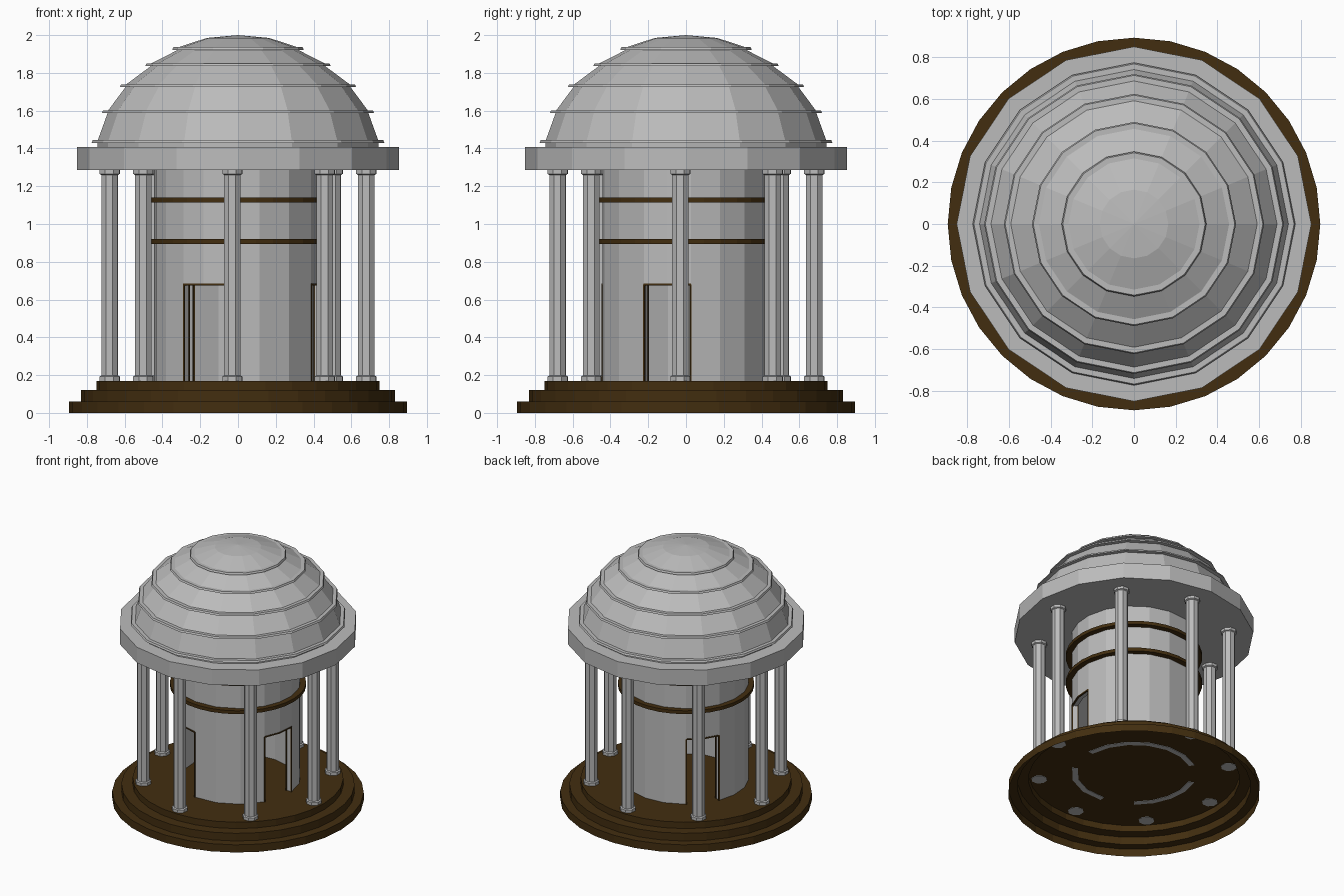
import bpy, bmesh, math

if "Cube" in bpy.data.objects:
    bpy.data.objects.remove(bpy.data.objects["Cube"])

def material(name, rgb):
    m = bpy.data.materials.new(name)
    m.diffuse_color = (*rgb, 1)
    m.use_nodes = True
    m.node_tree.nodes["Principled BSDF"].inputs["Base Color"].default_value = m.diffuse_color
    return m

STONE = material("pale_stone", (0.5, 0.5, 0.5))
BROWN = material("dark_brown", (0.055, 0.027, 0.005))

def finish(name, bm, mat):
    bmesh.ops.remove_doubles(bm, verts=bm.verts, dist=1e-5)
    bmesh.ops.recalc_face_normals(bm, faces=bm.faces)
    me = bpy.data.meshes.new(name)
    bm.to_mesh(me)
    bm.free()
    me.materials.append(mat)
    ob = bpy.data.objects.new(name, me)
    bpy.context.collection.objects.link(ob)
    return ob

def lathe(name, profile, sides, mat, centre=(0, 0), turn=0.0, closed=False):
    """Spin an (r, z) profile round a vertical axis."""
    bm = bmesh.new()
    rings = []
    for r, z in profile:
        ring = []
        for i in range(sides):
            a = turn + math.tau * i / sides
            ring.append(bm.verts.new((centre[0] + r * math.cos(a), centre[1] + r * math.sin(a), z)))
        rings.append(ring)
    pairs = list(zip(rings, rings[1:])) + ([(rings[-1], rings[0])] if closed else [])
    for lo, hi in pairs:
        for i in range(sides):
            j = (i + 1) % sides
            bm.faces.new((lo[i], lo[j], hi[j], hi[i]))
    bmesh.ops.dissolve_degenerate(bm, dist=1e-5, edges=bm.edges)
    return finish(name, bm, mat)

def arc_block(bm, a0, a1, r0, r1, z0, z1, steps=1):
    """Curved block between two angles (degrees), radii and heights."""
    secs = []
    for i in range(steps + 1):
        a = math.radians(a0 + (a1 - a0) * i / steps)
        secs.append([bm.verts.new((r * math.cos(a), r * math.sin(a), z))
                     for r, z in ((r0, z0), (r1, z0), (r1, z1), (r0, z1))])
    for s, t in zip(secs, secs[1:]):
        for k in range(4):
            bm.faces.new((s[k], s[(k + 1) % 4], t[(k + 1) % 4], t[k]))
    bm.faces.new(secs[0])
    bm.faces.new(secs[-1][::-1])

# Stepped base, open underneath
lathe("stepped_base", [(0.895, 0), (0.895, 0.06), (0.83, 0.06), (0.83, 0.12),
                       (0.75, 0.12), (0.75, 0.17), (0, 0.17)], 32, BROWN)

# Ring of eight columns, turned slightly off the axes
for k in range(8):
    a = math.radians(-2.5 + 45 * k)
    lathe(f"column_{k + 1}", [(0, 0.167), (0.057, 0.167), (0.057, 0.193), (0.047, 0.198),
                              (0.047, 1.26), (0.057, 1.265), (0.057, 1.285), (0, 1.285)],
          8, STONE, (0.68 * math.cos(a), 0.68 * math.sin(a)), a + math.pi / 8)

# Round inner room: wall pieces between three doorways, plus wall over the doors
R0, R1, DOOR_TOP = 0.405, 0.447, 0.68
DOORS = [(-30, 3.5), (125, 157), (230, 262)]
bm = bmesh.new()
for n, (a0, a1) in enumerate(DOORS):
    nxt = DOORS[(n + 1) % 3][0] + (360 if n == 2 else 0)
    arc_block(bm, a1, nxt, R0, R1, 0.167, 1.285, max(2, round((nxt - a1) / 20)))
    arc_block(bm, a0, a1, R0, R1, DOOR_TOP, 1.285, 2)
finish("room_wall", bm, STONE)

# Thin brown trim round each doorway
for n, (a0, a1) in enumerate(DOORS):
    bm = bmesh.new()
    for edge, way in ((a0, 1), (a1, -1)):
        for r in (R0, R1):
            arc_block(bm, edge - way * 0.3, edge + way * 0.9, r - 0.004, r + 0.004, 0.17, DOOR_TOP)
    arc_block(bm, a0, a1, R1 - 0.008, R1 + 0.004, DOOR_TOP - 0.006, DOOR_TOP + 0.004, 2)
    finish(f"door_trim_{n + 1}", bm, BROWN)

# Two brown bands round the room
for n, z in enumerate((0.895, 1.115)):
    lathe(f"wall_band_{n + 1}", [(0.435, z), (0.485, z), (0.485, z + 0.026), (0.435, z + 0.026)],
          32, BROWN, closed=True)

# Cornice slab
lathe("cornice", [(0, 1.285), (0.852, 1.285), (0.852, 1.408), (0, 1.408)], 16, STONE)

# Dome: bands separated by thin projecting ledges
ledges = [(0.775, 1.43), (0.72, 1.588), (0.625, 1.725), (0.49, 1.837), (0.348, 1.922)]
profile = [(0.745, 1.405)]
for r, z in ledges:
    profile += [(r - 0.03, z), (r, z), (r - 0.006, z + 0.014), (r - 0.033, z + 0.014)]
profile += [(0.165, 1.985), (0, 2.0)]
lathe("dome", profile, 16, STONE)
